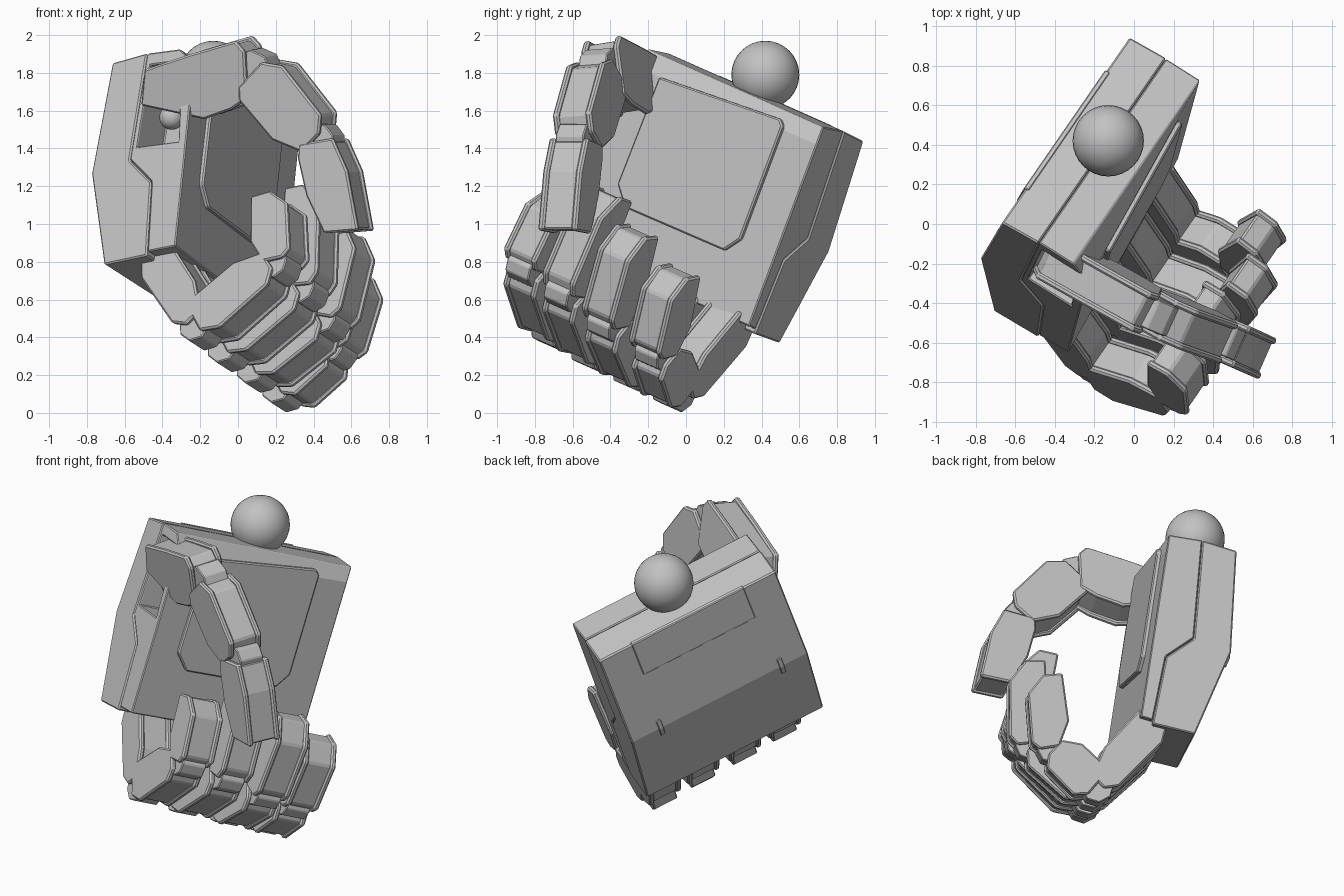
import bpy
import bmesh
from math import cos, sin, pi
from mathutils import Matrix, Vector

cube = bpy.data.objects.get("Cube")
if cube:
    bpy.data.objects.remove(cube, do_unlink=True)

# One plain grey for everything
GREY = bpy.data.materials.new("plain grey")
GREY.use_nodes = True
GREY.diffuse_color = (0.54, 0.54, 0.54, 1)
GREY.node_tree.nodes["Principled BSDF"].inputs["Base Color"].default_value = (0.54, 0.54, 0.54, 1)


def basis(x, y, z, origin):
    m = Matrix((x, y, z)).transposed().to_4x4()
    m.translation = origin
    return m


# Palm frame: across the knuckles, towards the wrist, out of the palm
ACROSS = Vector((0.535, 0.776, -0.345)).normalized()
OUT = ACROSS.cross(Vector((0.09, 0.34, 0.94))).normalized()
UP = OUT.cross(ACROSS)
PALM = basis(ACROSS, UP, OUT, Vector((0.335, 0.73, 1.512)))
# Same frame, for outlines drawn on the palm face and pushed along its normal
FACE = PALM @ Matrix(((0, 1, 0, 0), (0, 0, 1, 0), (1, 0, 0, 0), (0, 0, 0, 1)))


def finish(name, bm, matrix):
    bmesh.ops.recalc_face_normals(bm, faces=bm.faces)
    mesh = bpy.data.meshes.new(name)
    bm.to_mesh(mesh)
    bm.free()
    mesh.materials.append(GREY)
    obj = bpy.data.objects.new(name, mesh)
    obj.matrix_world = matrix
    bpy.context.collection.objects.link(obj)
    return obj


def bevel(obj, width):
    mod = obj.modifiers.new("edge", 'BEVEL')
    mod.width = width
    mod.segments = 1
    mod.limit_method = 'ANGLE'


def prism(name, outline, lo, hi, matrix, edge=0.01):
    """Outline in the local yz plane, extruded along local x."""
    bm = bmesh.new()
    ends = [[bm.verts.new((w, p, q)) for p, q in outline] for w in (lo, hi)]
    bm.faces.new(ends[0])
    bm.faces.new(ends[1])
    count = len(outline)
    for i in range(count):
        j = (i + 1) % count
        bm.faces.new((ends[0][i], ends[0][j], ends[1][j], ends[1][i]))
    obj = finish(name, bm, matrix)
    if edge:
        bevel(obj, edge)
    return obj


def ball(name, centre, radius):
    bm = bmesh.new()
    bmesh.ops.create_uvsphere(bm, u_segments=32, v_segments=16, radius=radius)
    for face in bm.faces:
        face.smooth = True
    return finish(name, bm, Matrix.Translation(centre))


def cut(target, cutter):
    mod = target.modifiers.new("cut", 'BOOLEAN')
    mod.object = cutter
    mod.operation = 'DIFFERENCE'
    mod.solver = 'EXACT'
    bpy.context.view_layer.update()
    bpy.context.view_layer.objects.active = target
    bpy.ops.object.modifier_apply(modifier=mod.name)
    bpy.data.objects.remove(cutter, do_unlink=True)


# Palm core, its face rising towards the thumb end
LENGTH = 1.21
RISE = 0.1
core = prism("palm_core",
             [(0, 0), (0, -0.203), (-0.6, -0.243), (-0.74, -0.093), (-1.14, -0.073), (-1.13, 0), (-0.1, 0)],
             -LENGTH + 0.004, -0.004, PALM, 0)
for v in core.data.vertices:
    if v.co.x < -1 and v.co.y < -0.05 and v.co.z > -0.01:
        v.co.z += RISE
cut(core, prism("pocket_cutter", [(-0.07, -0.18), (-0.07, 0.02), (-0.53, 0.05), (-0.53, -0.21)],
                -1.4, -0.97, PALM, 0))
bevel(core, 0.006)

# Raised palm panel with clipped corners, lying on the rising face
panel = prism("palm_panel",
              [(-1.01, -0.1), (-0.25, -0.05), (-0.22, -0.08), (-0.22, -0.72),
               (-0.29, -0.81), (-0.93, -0.81), (-1.02, -0.71)],
              -0.02, 0.026, FACE, 0.008)
for v in panel.data.vertices:
    v.co.x -= v.co.y * RISE / LENGTH

# Back-of-hand shell, its plate and two small bars
prism("hand_shell",
      [(0, -0.205), (-0.03, -0.42), (-0.65, -0.48), (-1.185, -0.34),
       (-1.165, -0.075), (-0.745, -0.095), (-0.605, -0.245)],
      -LENGTH, 0, PALM, 0.008)
prism("back_plate", [(-0.02, -0.4), (-0.025, -0.428), (-0.25, -0.45), (-0.27, -0.43)],
      -0.99, -0.22, PALM, 0.005)
for i, pos in enumerate((-0.2, -1.03)):
    prism(f"back_bar_{i + 1}",
          [(-0.59, -0.46), (-0.59, -0.484), (-0.65, -0.491), (-0.71, -0.475), (-0.71, -0.44)],
          pos - 0.015, pos + 0.015, PALM, 0.004)

# Wrist ball and the thumb pivot ball
ball("wrist_ball", (-0.13, 0.42, 1.79), 0.18)
ball("thumb_pivot", PALM @ Vector((-1.1, -0.34, -0.08)), 0.065)

# Segment side outlines: fraction of length, fraction of thickness (outer side positive)
SIDE = [(0.02, -0.3), (0.12, -0.45), (0.65, -0.5), (0.96, -0.28),
        (0.98, 0.15), (0.86, 0.4), (0.22, 0.5), (0.03, 0.28)]
FINGER_TIP = [(0.02, -0.2), (0.35, -0.5), (1.0, -0.45), (1.0, 0.05), (0.76, 0.48), (0.1, 0.5), (0.0, 0.3)]
THUMB_BASE = [(-0.02, -0.27), (0.54, -0.54), (0.8, -0.45), (0.96, -0.33),
              (1.0, 0.3), (0.93, 0.45), (0.5, 0.34), (0.06, 0.2)]
THUMB_TIP = [(-0.02, -0.35), (0.12, -0.45), (0.52, -0.48), (0.95, -0.32),
             (1.03, 0.4), (0.4, 0.5), (0.03, 0.38)]


def segment(name, start, end, axis, width, thick, outline, linked):
    """Narrow core between two larger cheek plates, with a knuckle link at the root."""
    along = (end - start).normalized()
    side = (axis - along * axis.dot(along)).normalized()
    matrix = basis(side, along, side.cross(along), start)
    size = (end - start).length
    plate = [(p * size, q * thick) for p, q in outline]
    inner = [(size / 2 + (p - size / 2) * 0.96, q * 0.88) for p, q in plate]
    half = width / 2
    prism(name + "_core", inner, -half + 0.02, half - 0.02, matrix, 0.01)
    prism(name + "_cheek_a", plate, -half, -half + 0.035, matrix)
    prism(name + "_cheek_b", plate, half - 0.035, half, matrix)
    if linked:
        r = thick * 0.36
        ring = [(r * cos(k * pi / 4), r * sin(k * pi / 4)) for k in range(8)]
        prism(name + "_link", ring, -width * 0.36, width * 0.36, matrix, 0.006)


def digit(name, points, axis, width, thicks, outlines):
    for i, (thick, outline) in enumerate(zip(thicks, outlines)):
        segment(f"{name}_segment_{i + 1}", points[i], points[i + 1], axis, width, thick, outline, i > 0)


# Four curled fingers: place across the palm, then root joint, middle joint, tip
FINGERS = {
    "first_finger": (-1.02, (-1.54, 0.2), (-1.25, 0.66), (-0.85, 0.6)),
    "second_finger": (-0.74, (-1.56, 0.2), (-1.29, 0.66), (-0.71, 0.62)),
    "third_finger": (-0.45, (-1.57, 0.2), (-1.35, 0.62), (-0.84, 0.71)),
    "fourth_finger": (-0.18, (-1.58, 0.19), (-1.4, 0.5), (-0.96, 0.61)),
}
for name, (place, *joints) in FINGERS.items():
    chain = [(-1.08, -0.12)] + joints
    digit(name, [PALM @ Vector((place, a, b)) for a, b in chain],
          ACROSS, 0.22, (0.25, 0.28, 0.24), (SIDE, SIDE, FINGER_TIP))

# Thumb arching over the palm
THUMB = [(-0.47, -0.15, 1.75), (0.1, -0.45, 1.81), (0.45, -0.58, 1.44), (0.58, -0.64, 0.95)]
digit("thumb", [Vector(p) for p in THUMB], Vector((-0.36, -0.92, -0.13)),
      0.225, (0.4, 0.33, 0.27), (THUMB_BASE, SIDE, THUMB_TIP))
